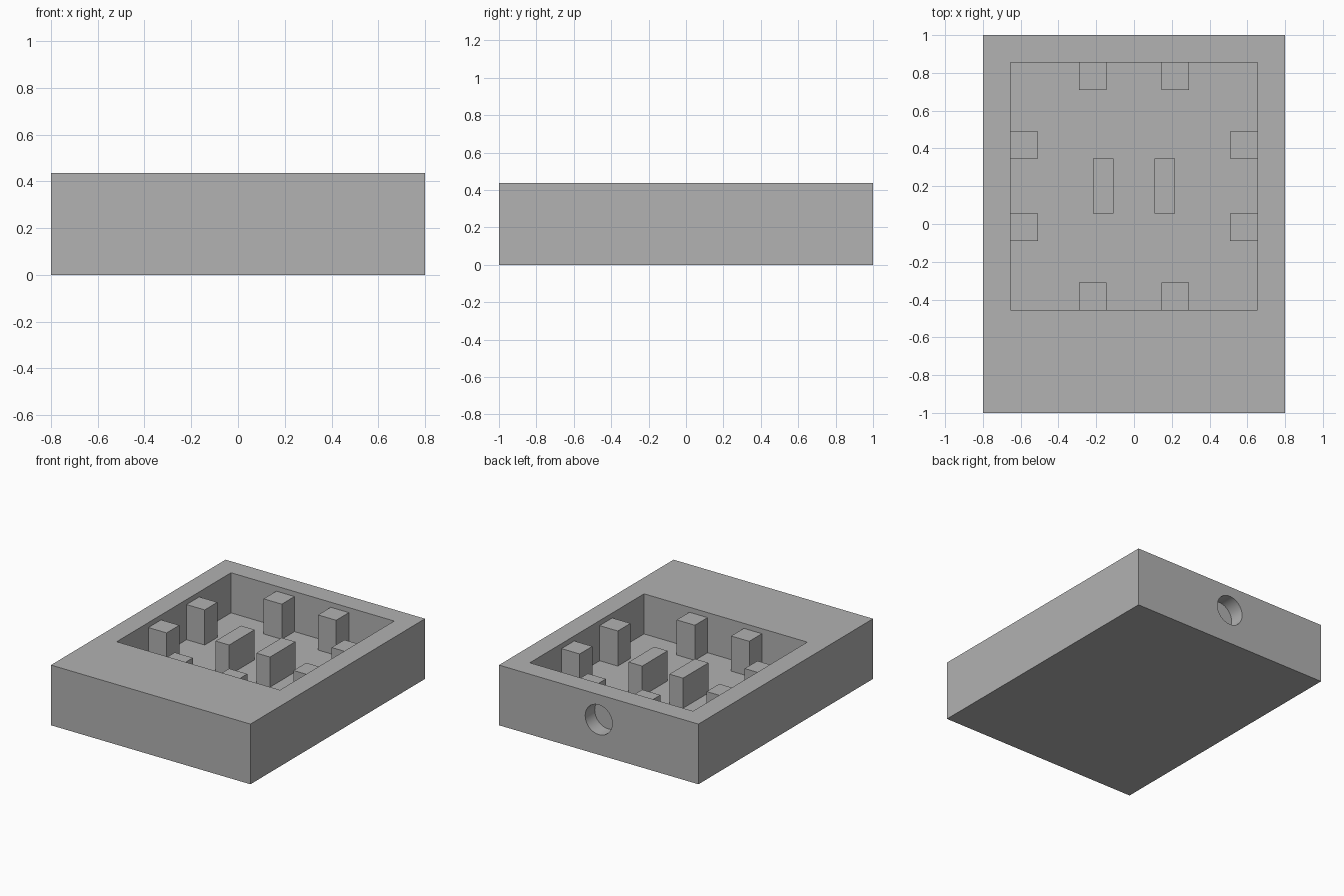
import bpy
import math
from mathutils import Vector

U = 2 / 27.5          # one design unit
FLOOR = 2 * U         # floor thickness of the tray
POCKET_Y = 2.75 * U   # centre of the square pocket
HALF = 9 * U          # half width of the pocket

cube = bpy.data.objects.get("Cube")
if cube:
    bpy.data.objects.remove(cube, do_unlink=True)

grey = bpy.data.materials.new("plain grey")
grey.use_nodes = True
grey.diffuse_color = (0.445, 0.445, 0.445, 1)
grey.node_tree.nodes["Principled BSDF"].inputs["Base Color"].default_value = grey.diffuse_color


def box(name, low, high):
    """Box between two opposite corners."""
    low, high = Vector(low), Vector(high)
    bpy.ops.mesh.primitive_cube_add(size=1)
    ob = bpy.context.object
    ob.name = name
    for v in ob.data.vertices:
        v.co = Vector((low[i] + high[i]) / 2 + v.co[i] * (high[i] - low[i]) for i in range(3))
    ob.data.materials.append(grey)
    return ob


def cut(target, cutter):
    """Subtract the cutter and remove it."""
    cutter.hide_render = True
    mod = target.modifiers.new("cut", "BOOLEAN")
    mod.operation = "DIFFERENCE"
    mod.solver = "EXACT"
    mod.object = cutter
    bpy.context.view_layer.objects.active = target
    bpy.ops.object.modifier_apply(modifier=mod.name)
    bpy.data.objects.remove(cutter, do_unlink=True)


# Tray body with a square pocket
tray = box("tray_body", (-11 * U, -1, 0), (11 * U, 1, 6 * U))
cut(tray, box("pocket_cutter", (-HALF, POCKET_Y - HALF, FLOOR),
              (HALF, POCKET_Y + HALF, 7 * U)))

# Round cable hole through the back wall, just above the floor
bpy.ops.mesh.primitive_cylinder_add(vertices=48, radius=1.49 * U, depth=3 * U,
                                    location=(0, 1, 3.5 * U),
                                    rotation=(math.pi / 2, 0, 0))
hole = bpy.context.object
hole.data.materials.append(grey)
cut(tray, hole)
bpy.ops.object.select_all(action="DESELECT")
tray.select_set(True)
bpy.context.view_layer.objects.active = tray
bpy.ops.object.shade_smooth_by_angle(angle=math.radians(30))

# Support posts: two against each pocket wall
POST_TOP = 5.5 * U
for side in (-1, 1):
    for end in (-1, 1):
        wall, inset = side * HALF, side * (HALF - 2 * U)
        near, far = end * 2 * U, end * 4 * U
        a, b = sorted((wall, inset))
        c, d = sorted((near, far))
        box("side_post", (a, POCKET_Y + c, FLOOR), (b, POCKET_Y + d, POST_TOP))
        box("end_post", (c, POCKET_Y + a, FLOOR), (d, POCKET_Y + b, POST_TOP))

# Pair of long blocks in the middle of the pocket
for side in (-1, 1):
    a, b = sorted((side * 1.5 * U, side * 3 * U))
    box("centre_block", (a, POCKET_Y - 2 * U, FLOOR), (b, POCKET_Y + 2 * U, 5 * U))
